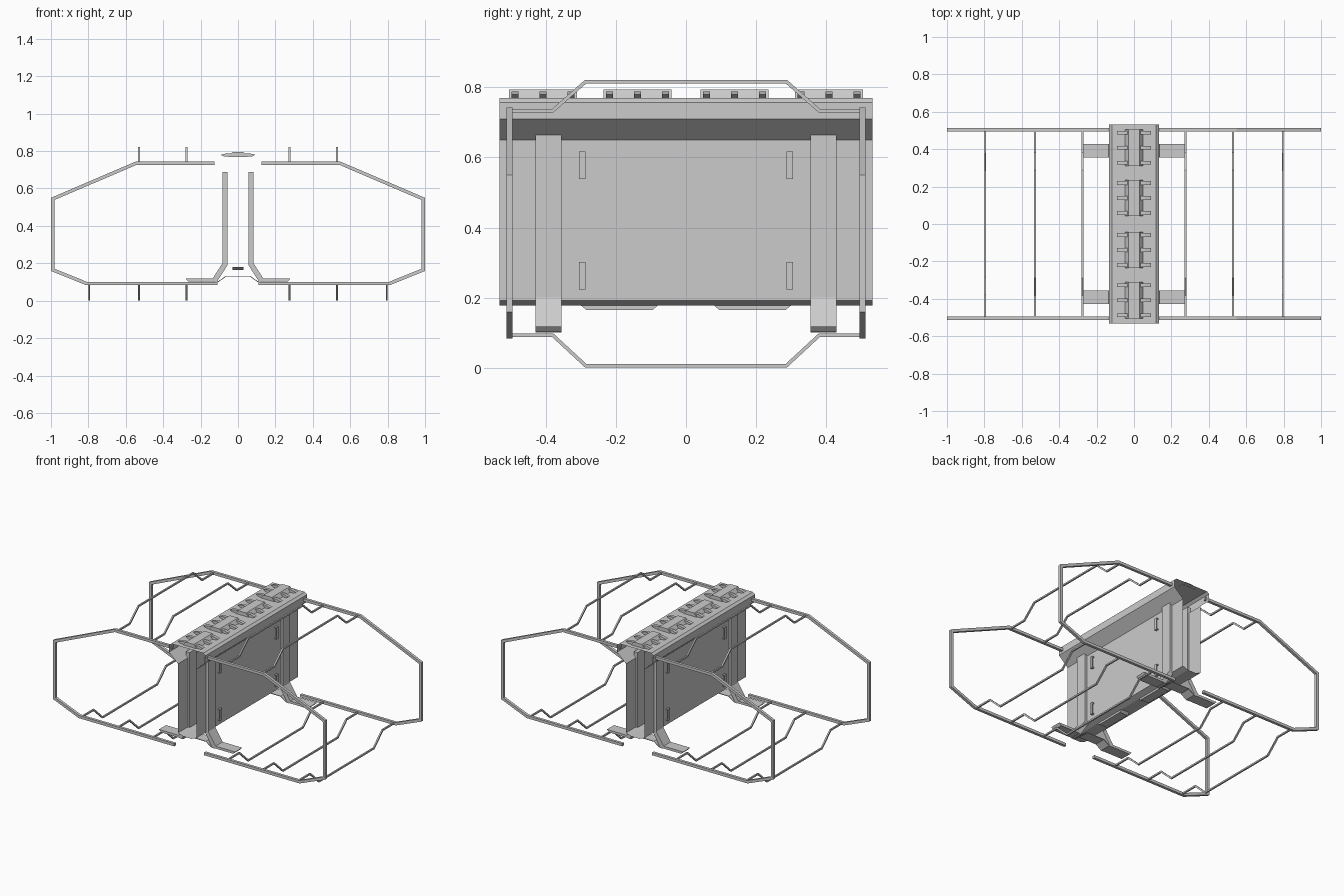
import bpy, bmesh

if "Cube" in bpy.data.objects:
    bpy.data.objects.remove(bpy.data.objects["Cube"])


def prism(name, pts, lo, hi, axis='y', caps=True):
    """Extrude a closed 2D profile along y (profile x,z) or x (profile y,z)."""
    def place(p, w):
        return (p[0], w, p[1]) if axis == 'y' else (w, p[0], p[1])
    bm = bmesh.new()
    a = [bm.verts.new(place(p, lo)) for p in pts]
    b = [bm.verts.new(place(p, hi)) for p in pts]
    n = len(pts)
    for i in range(n):
        j = (i + 1) % n
        bm.faces.new((a[i], a[j], b[j], b[i]))
    if caps:
        bm.faces.new(a[::-1])
        bm.faces.new(b)
    bmesh.ops.recalc_face_normals(bm, faces=bm.faces)
    me = bpy.data.meshes.new(name)
    bm.to_mesh(me)
    bm.free()
    ob = bpy.data.objects.new(name, me)
    bpy.context.collection.objects.link(ob)
    return ob


def bar(pts, t):
    """Outline of a mitred bar of thickness t along an open path."""
    from mathutils import Vector
    P = [Vector(p) for p in pts]
    left, right = [], []
    for i, p in enumerate(P):
        d0 = (p - P[i - 1]).normalized() if i else None
        d1 = (P[i + 1] - p).normalized() if i < len(P) - 1 else None
        d0, d1 = d0 or d1, d1 or d0
        n0, n1 = Vector((-d0.y, d0.x)), Vector((-d1.y, d1.x))
        m = (n0 + n1).normalized()
        m *= t / 2 / m.dot(n0)
        left.append(p + m)
        right.append(p - m)
    return [tuple(v) for v in left + right[::-1]]


def flip(pts, s):
    return [(s * u, v) for u, v in pts]


def symmetric(half):
    return half + [(-u, v) for u, v in reversed(half)]


# Main case: thin folded shell, open at both ends
prism('case_shell', symmetric([(.03, .178), (.067, .192), (.067, .65), (.134, .71),
                               (.134, .757), (.118, .77)]), -.533, .533, caps=False)

# Side loops of square bar at front and back
loop = bar([(.125, .734), (.547, .734), (.991, .544), (.991, .165),
            (.81, .092), (.11, .092)], .018)
for s in (-1, 1):
    for y in (-.504, .504):
        prism('side_frame', flip(loop, s), y - .009, y + .009)

# Bent cross wires
top_wire = bar(symmetric([(-.5, .734), (-.38, .734), (-.287, .816)]), .01)
low_wire = bar(symmetric([(-.5, .092), (-.38, .092), (-.287, .006)]), .01)
for s in (-1, 1):
    for x in (.275, .53):
        prism('upper_wire', top_wire, s * x - .005, s * x + .005, 'x')
    for x in (.275, .53, .795):
        prism('lower_wire', low_wire, s * x - .005, s * x + .005, 'x')

# Upright straps that bend out into feet, joined by a raised bridge plate
strap = [(.083, .687), (.083, .2), (.136, .118), (.28, .118), (.265, .102),
         (.112, .102), (.056, .19), (.056, .687)]
bridge = bar(symmetric([(-.125, .102), (-.105, .102), (-.065, .13)]), .004)
for y in (-.392, .392):
    for s in (-1, 1):
        prism('strap_foot', flip(strap, s), y - .037, y + .037)
    prism('foot_bridge', bridge, y - .037, y + .037)

# Small side handles
for s in (-1, 1):
    for y in (-.296, .296):
        for z in (.262, .578):
            grip = bar([(.066, z + .036), (.08, z + .036), (.08, z - .036),
                        (.066, z - .036)], .006)
            prism('side_handle', flip(grip, s), y - .009, y + .009)

# Underside pads with tapered ends
for y in (-.19, .19):
    prism('under_pad', [(y - .112, .179), (y + .112, .179), (y + .095, .165),
                        (y - .095, .165)], -.03, .03, 'x')

# Four top connector blocks with three clips per side
clip = [(.03, .788), (.06, .788), (.092, .78), (.075, .77), (.03, .77)]
for y in (-.408, -.139, .139, .408):
    prism('connector_rail', symmetric([(.05, .769), (.03, .794)]), y - .097, y + .097)
    for s in (-1, 1):
        for dy in (-.08, 0, .08):
            prism('connector_clip', flip(clip, s), y + dy - .01, y + dy + .01)
